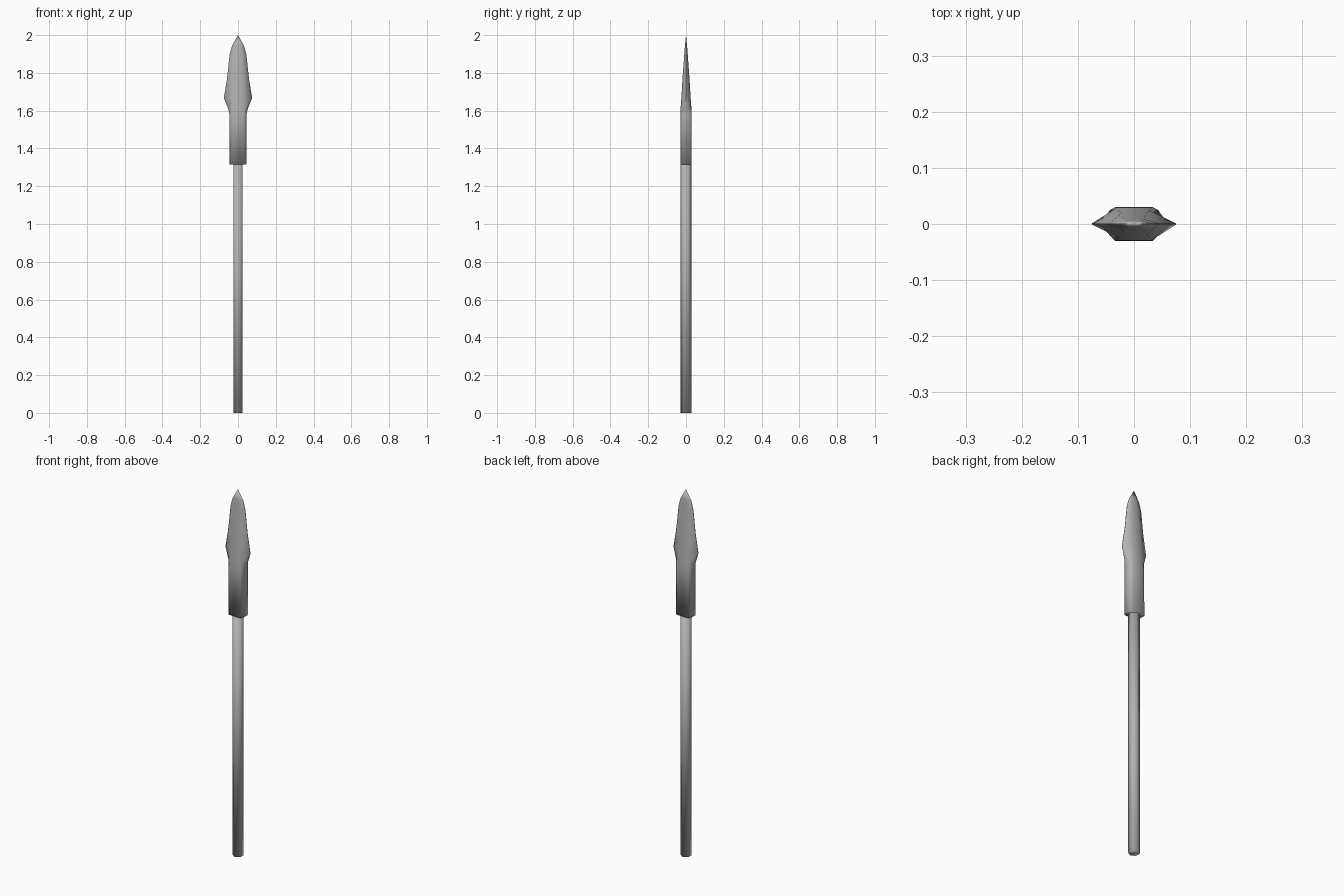
import bpy, bmesh
from math import sin, cos, pi

if "Cube" in bpy.data.objects:
    bpy.data.objects.remove(bpy.data.objects["Cube"])


def loft(name, rings, tip=None):
    """Skin a stack of equal-length rings; close with a cap or a tip point."""
    bm = bmesh.new()
    loops = [[bm.verts.new(p) for p in ring] for ring in rings]
    n = len(loops[0])
    for a, b in zip(loops, loops[1:]):
        for i in range(n):
            j = (i + 1) % n
            bm.faces.new((a[i], a[j], b[j], b[i]))
    bm.faces.new(loops[0][::-1])
    if tip:
        t = bm.verts.new(tip)
        for i in range(n):
            bm.faces.new((loops[-1][i], loops[-1][(i + 1) % n], t))
    else:
        bm.faces.new(loops[-1])
    bmesh.ops.recalc_face_normals(bm, faces=bm.faces)
    for f in bm.faces:
        f.smooth = True
    mesh = bpy.data.meshes.new(name)
    bm.to_mesh(mesh)
    bm.free()
    ob = bpy.data.objects.new(name, mesh)
    bpy.context.collection.objects.link(ob)
    return ob


def hexagon(r, z):
    return [(r * cos(pi / 2 + k * pi / 3), r * sin(pi / 2 + k * pi / 3), z)
            for k in range(6)]


def section(z, flat, thick, half, front, back):
    """Ten-sided head section: flats front and back, chamfered sides."""
    return [(-flat, -thick, z), (0, -thick, z), (flat, -thick, z),
            (half, -front, z), (half, back, z),
            (flat, thick, z), (0, thick, z), (-flat, thick, z),
            (-half, back, z), (-half, -front, z)]


# Hexagonal shaft, softly shaded over its ends
shaft = loft("shaft", [hexagon(0.028, 0), hexagon(0.028, 1.36)])

# Spear head: socket widening into a leaf-shaped blade
E = 0.001
profile = [
    (1.315, 0.034, 0.030, 0.044, 0.020, 0.024),
    (1.580, 0.034, 0.030, 0.045, 0.018, 0.022),
    (1.610, 0.031, 0.029, 0.052, 0.010, 0.012),
    (1.668, 0.027, 0.0245, 0.075, E, E),
    (1.770, 0.023, 0.0185, 0.058, E, E),
    (1.900, 0.017, 0.009, 0.044, E, E),
    (1.945, 0.012, 0.0055, 0.031, E, E),
]
head = loft("spear_head", [section(*p) for p in profile], tip=(0, 0, 2.0))

# Dark grey finish on both parts
grey = bpy.data.materials.new("dark_grey")
grey.diffuse_color = (0.45, 0.45, 0.45, 1)
grey.use_nodes = True
grey.node_tree.nodes["Principled BSDF"].inputs["Base Color"].default_value = grey.diffuse_color
for ob in (shaft, head):
    ob.data.materials.append(grey)
